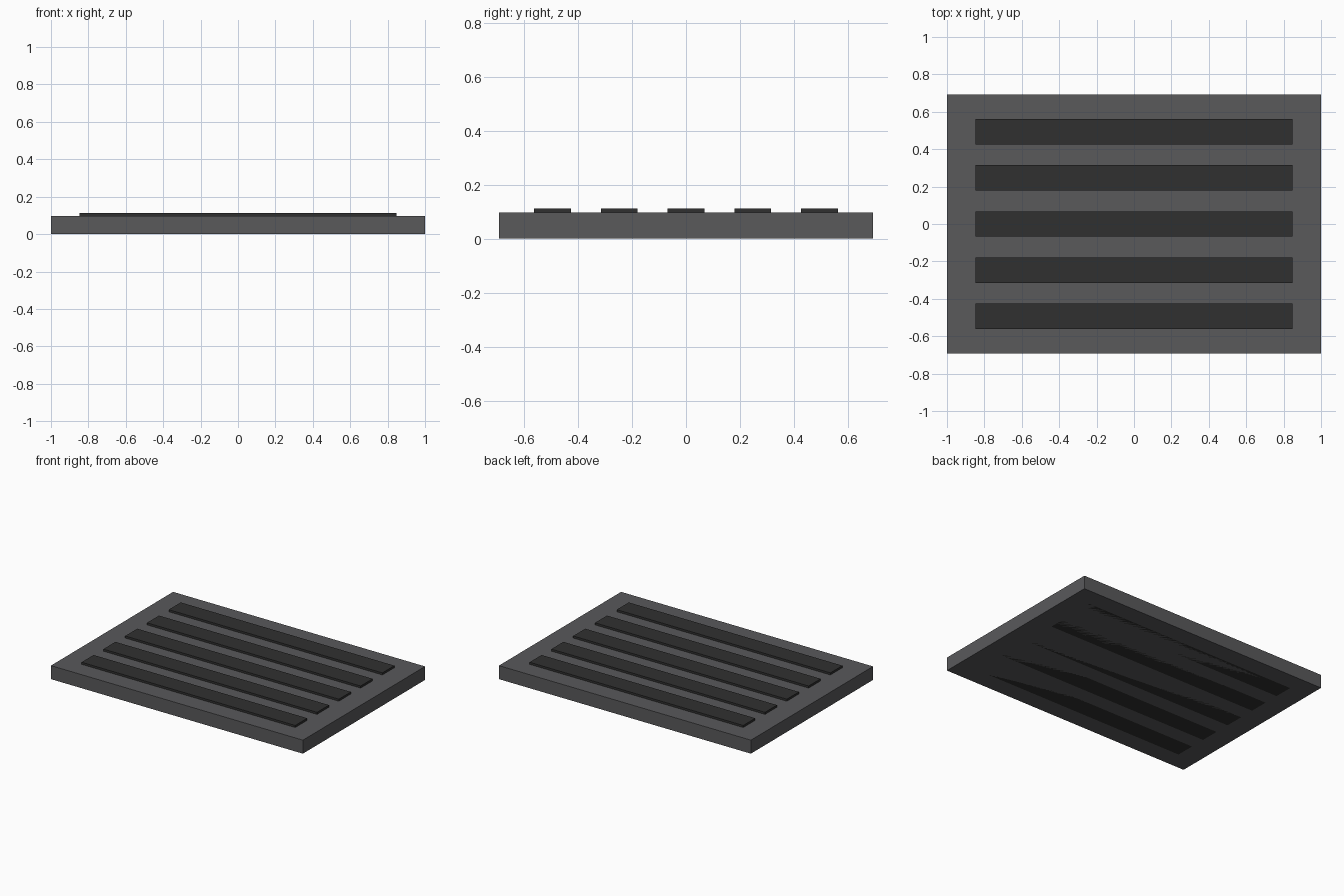
import bpy

if "Cube" in bpy.data.objects:
    bpy.data.objects.remove(bpy.data.objects["Cube"])


def material(name, color):
    mat = bpy.data.materials.new(name)
    mat.diffuse_color = (*color, 1.0)
    mat.use_nodes = True
    mat.node_tree.nodes["Principled BSDF"].inputs["Base Color"].default_value = mat.diffuse_color
    return mat


def box(name, center, size, mat):
    bpy.ops.mesh.primitive_cube_add(size=1, location=center)
    obj = bpy.context.object
    obj.name = name
    obj.scale = size
    bpy.ops.object.transform_apply(location=False, rotation=False, scale=True)
    obj.data.materials.append(mat)
    return obj


plate_grey = material("plate_grey", (0.10, 0.10, 0.105))
slat_dark = material("slat_dark", (0.03, 0.03, 0.03))

# Base plate
PLATE_H = 0.097
box("base_plate", (0, 0, PLATE_H / 2), (2.0, 1.385, PLATE_H), plate_grey)

# Five slats running through the plate, flush below and raised above
SLAT_H = 0.112
for i in range(5):
    y = (i - 2) * 0.247
    box(f"slat_{i + 1}", (0, y, SLAT_H / 2), (1.696, 0.136, SLAT_H), slat_dark)
